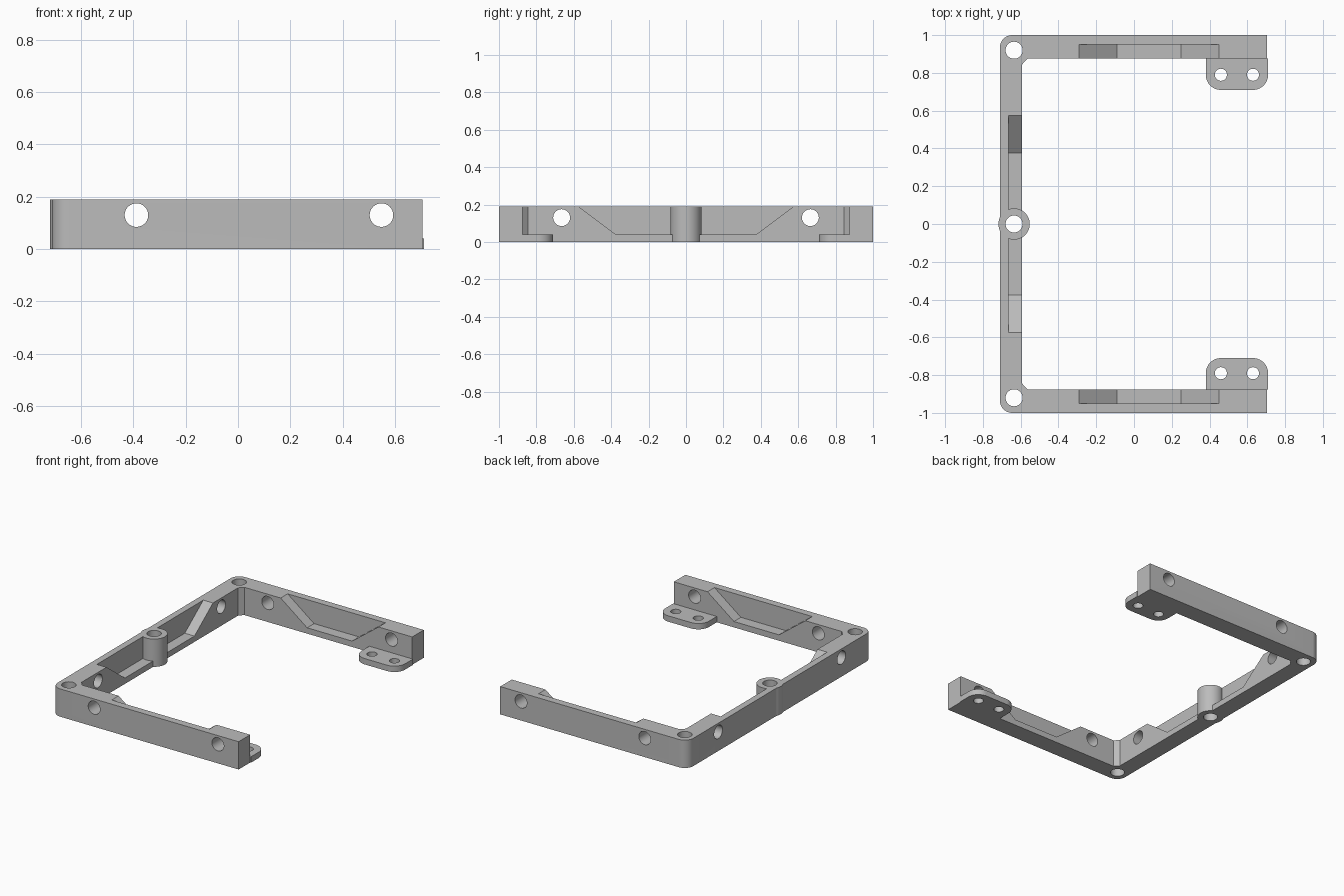
import bpy, bmesh, math

if "Cube" in bpy.data.objects:
    bpy.data.objects.remove(bpy.data.objects["Cube"])

H = 0.19            # frame height
T = 0.04            # floor and tab thickness
R = 0.045           # screw hole radius

grey = bpy.data.materials.new("plain grey")
grey.diffuse_color = (0.5, 0.5, 0.5, 1)
grey.use_nodes = True
grey.node_tree.nodes["Principled BSDF"].inputs["Base Color"].default_value = grey.diffuse_color


def prism(name, pts, axis, lo, hi):
    """Extrude a 2D outline along an axis."""
    place = {"X": lambda a, b, c: (c, a, b),
             "Y": lambda a, b, c: (a, c, b),
             "Z": lambda a, b, c: (a, b, c)}[axis]
    bm = bmesh.new()
    face = bm.faces.new([bm.verts.new(place(a, b, lo)) for a, b in pts])
    ext = bmesh.ops.extrude_face_region(bm, geom=[face])
    move = [p - q for p, q in zip(place(0, 0, hi), place(0, 0, lo))]
    bmesh.ops.translate(bm, vec=move,
                        verts=[g for g in ext["geom"] if isinstance(g, bmesh.types.BMVert)])
    bmesh.ops.recalc_face_normals(bm, faces=bm.faces)
    mesh = bpy.data.meshes.new(name)
    bm.to_mesh(mesh)
    bm.free()
    mesh.materials.append(grey)
    ob = bpy.data.objects.new(name, mesh)
    bpy.context.collection.objects.link(ob)
    return ob


def arc(cx, cy, r, start, end, n=12):
    return [(cx + r * math.cos(math.radians(start + (end - start) * i / n)),
             cy + r * math.sin(math.radians(start + (end - start) * i / n)))
            for i in range(n + 1)]


def rod(name, cx, cy, r, axis, lo, hi, n=48):
    return prism(name, arc(cx, cy, r, 0, 360, n)[:-1], axis, lo, hi)


def combine(ob, tool, operation):
    """Apply a boolean and remove the tool object."""
    mod = ob.modifiers.new("bool", "BOOLEAN")
    mod.object, mod.operation, mod.solver = tool, operation, "EXACT"
    bpy.context.view_layer.objects.active = ob
    bpy.ops.object.modifier_apply(modifier=mod.name)
    bpy.data.objects.remove(tool)


def recess(lo, hi):
    """Trapezoid outline, sloping ends, open at the top."""
    return [(lo - 0.08, H + 0.06), (lo + 0.2, T), (hi - 0.2, T), (hi + 0.08, H + 0.06)]


# U-shaped frame: rounded outer corners, chamfered inner corners
half = [(0.705, 0.875), (0.705, 1.0)] + arc(-0.645, 0.935, 0.065, 90, 180)
inner = [(-0.592, 0.845), (-0.565, 0.875)]
outline = (half + [(x, -y) for x, y in reversed(half)]
           + [(x, -y) for x, y in reversed(inner)] + inner)
frame = prism("frame", outline, "Z", 0, H)

# Sloped recesses on the inner side of each wall
combine(frame, prism("cutter", recess(-0.575, 0.575), "X", -0.665, -0.45), "DIFFERENCE")
for s in (1, -1):
    lo, hi = sorted((s * 0.95, s * 0.78))
    combine(frame, prism("cutter", recess(-0.29, 0.45), "Y", lo, hi), "DIFFERENCE")

# Middle screw post
combine(frame, rod("post", -0.635, 0, 0.083, "Z", 0, H), "UNION")

# Vertical screw holes
for y in (-0.92, 0, 0.92):
    combine(frame, rod("cutter", -0.635, y, R, "Z", -0.1, 0.3), "DIFFERENCE")

# Horizontal holes through the walls
for y in (-0.665, 0.665):
    combine(frame, rod("cutter", y, 0.13, R, "X", -0.8, -0.5), "DIFFERENCE")
for x in (-0.388, 0.548):
    combine(frame, rod("cutter", x, 0.13, R, "Y", -1.1, 1.1), "DIFFERENCE")

# Mounting tabs with two holes each
parts = [frame]
for s, name in ((-1, "front_tab"), (1, "back_tab")):
    pts = [(0.71, 0.875), (0.38, 0.875)] + arc(0.46, 0.79, 0.08, 180, 270) \
        + arc(0.63, 0.79, 0.08, 270, 360)
    tab = prism(name, [(x, s * y) for x, y in pts], "Z", 0, T)
    for x in (0.46, 0.63):
        combine(tab, rod("cutter", x, s * 0.79, 0.032, "Z", -0.1, 0.2, 32), "DIFFERENCE")
    parts.append(tab)

# Smooth the round surfaces only
for ob in parts:
    bpy.ops.object.select_all(action="DESELECT")
    ob.select_set(True)
    bpy.context.view_layer.objects.active = ob
    bpy.ops.object.shade_smooth_by_angle(angle=math.radians(25))
